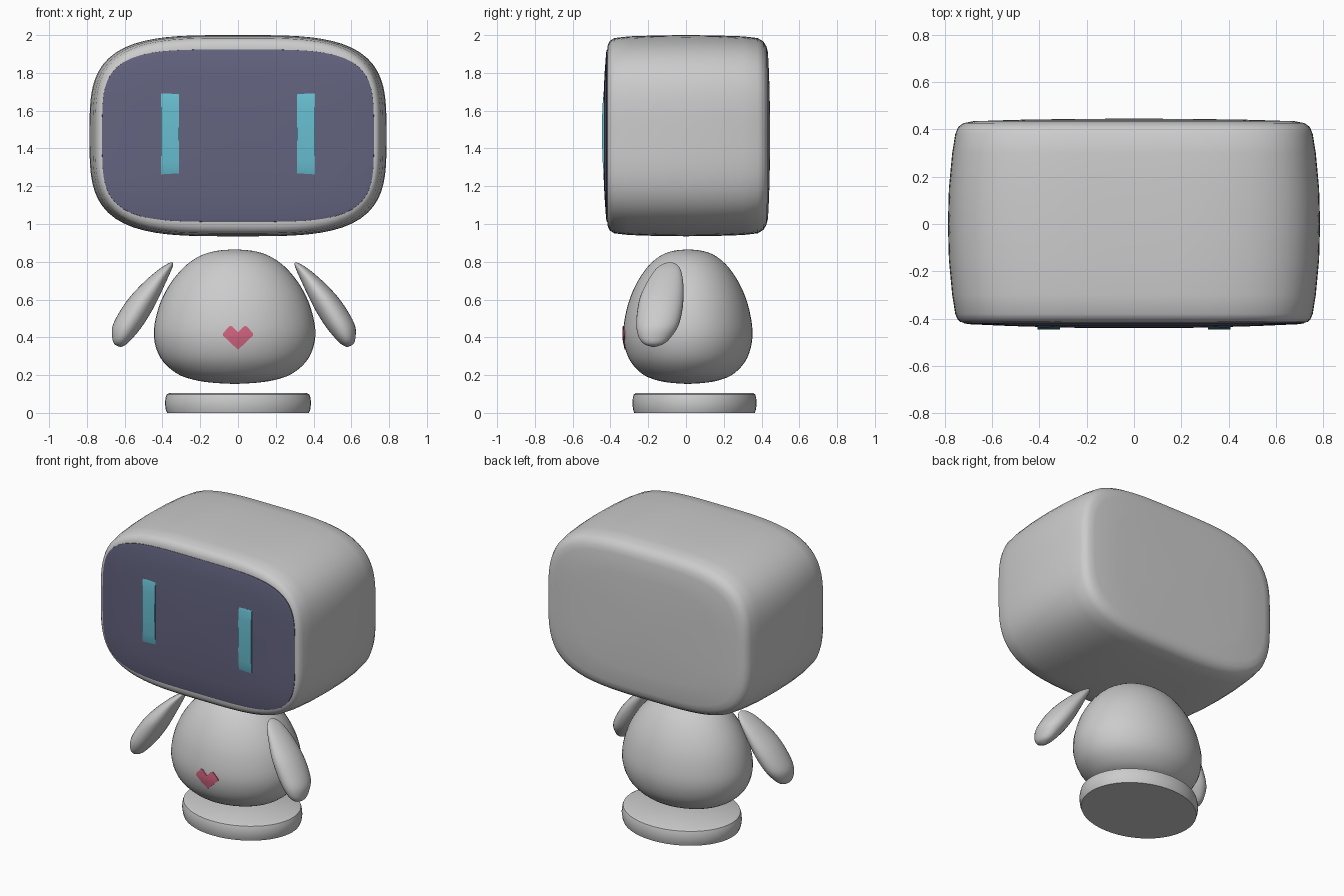
import bpy, bmesh, math

if "Cube" in bpy.data.objects:
    bpy.data.objects.remove(bpy.data.objects["Cube"])


def material(name, rgb):
    m = bpy.data.materials.new(name)
    m.diffuse_color = (*rgb, 1)
    m.use_nodes = True
    m.node_tree.nodes["Principled BSDF"].inputs["Base Color"].default_value = m.diffuse_color
    return m


SHELL = material("light grey", (0.60, 0.60, 0.60))
SCREEN = material("dark slate", (0.125, 0.125, 0.215))
EYE = material("cyan", (0.14, 0.52, 0.64))
HEART = material("pink", (0.66, 0.13, 0.22))


def finish(bm, name, mat, angle=40):
    bmesh.ops.recalc_face_normals(bm, faces=bm.faces)
    mesh = bpy.data.meshes.new(name)
    bm.to_mesh(mesh)
    bm.free()
    mesh.materials.append(mat)
    ob = bpy.data.objects.new(name, mesh)
    bpy.context.collection.objects.link(ob)
    bpy.ops.object.select_all(action='DESELECT')
    ob.select_set(True)
    bpy.context.view_layer.objects.active = ob
    bpy.ops.object.shade_smooth_by_angle(angle=math.radians(angle))
    return ob


def loft(name, rings, mat, angle=40):
    """Skin a row of equal-sized rings and close both ends."""
    bm = bmesh.new()
    rows = [[bm.verts.new(p) for p in ring] for ring in rings]
    n = len(rows[0])
    for a, b in zip(rows, rows[1:]):
        for i in range(n):
            j = (i + 1) % n
            bm.faces.new((a[i], a[j], b[j], b[i]))
    bm.faces.new(rows[0][::-1])
    bm.faces.new(rows[-1])
    return finish(bm, name, mat, angle)


def superellipse(hx, hy, power=2, n=48):
    pts = []
    for i in range(n):
        t = math.tau * i / n
        c, s = math.cos(t), math.sin(t)
        r = (abs(c) ** power + abs(s) ** power) ** (-1 / power)
        pts.append((hx * r * c, hy * r * s))
    return pts


def smooth(rows, steps=4):
    """Catmull-Rom interpolation through rows of numbers."""
    out = []
    for k in range(len(rows) - 1):
        p0, p1 = rows[max(k - 1, 0)], rows[k]
        p2, p3 = rows[k + 1], rows[min(k + 2, len(rows) - 1)]
        for s in range(steps):
            t = s / steps
            out.append([0.5 * (2 * b + (c - a) * t + (2 * a - 5 * b + 4 * c - d) * t * t
                               + (3 * b - a - 3 * c + d) * t ** 3)
                        for a, b, c, d in zip(p0, p1, p2, p3)])
    return out + [list(rows[-1])]


# Head shell: rows of y, half width, half height
HEAD_Z = 1.4675


def head_rings(rows, power):
    return [[(x, y, HEAD_Z + z) for x, z in superellipse(hx, hz, power, 96)]
            for y, hx, hz in rows]


loft("head_shell", head_rings([
    (-0.414, 0.69, 0.43), (-0.417, 0.715, 0.455), (-0.414, 0.733, 0.48),
    (-0.403, 0.745, 0.502), (-0.38, 0.755, 0.517), (-0.30, 0.768, 0.526),
    (-0.15, 0.782, 0.531), (0, 0.786, 0.5325), (0.15, 0.782, 0.531),
    (0.30, 0.768, 0.526), (0.38, 0.755, 0.517), (0.41, 0.743, 0.498),
    (0.426, 0.72, 0.472), (0.434, 0.68, 0.44), (0.440, 0.50, 0.32),
    (0.444, 0.25, 0.16), (0.445, 0.02, 0.015)], 3.6), SHELL)

# Slightly domed face screen
loft("face_screen", head_rings([
    (-0.405, 0.72, 0.457), (-0.419, 0.719, 0.456), (-0.423, 0.70, 0.44),
    (-0.431, 0.52, 0.33), (-0.438, 0.28, 0.18), (-0.440, 0.02, 0.015)], 4.2), SCREEN)

# Eyes: curved upright bars
EYE_PROFILE = [(-0.415, 1.245), (-0.428, 1.247), (-0.436, 1.27), (-0.441, 1.33),
               (-0.446, 1.47), (-0.443, 1.60), (-0.439, 1.67), (-0.434, 1.69), (-0.415, 1.69)]
for side, label in ((-1, "left"), (1, "right")):
    cx = side * 0.36
    loft(label + "_eye", [[(cx + dx, y, z) for y, z in EYE_PROFILE]
                          for dx in (-0.048, 0.048)], EYE)

# Egg-shaped body: rows of z, half width
BODY_X, BODY_Y, BODY_DEPTH = -0.018, 0.01, 0.80
body = smooth([(0.154, 0.02), (0.160, 0.12), (0.175, 0.215), (0.21, 0.308), (0.29, 0.392),
               (0.41, 0.428), (0.55, 0.405), (0.67, 0.350), (0.77, 0.270), (0.83, 0.185),
               (0.857, 0.10), (0.865, 0.015)])
loft("body", [[(BODY_X + x, BODY_Y + y, z) for x, y in superellipse(r, r * BODY_DEPTH)]
              for z, r in body], SHELL)


# Heart badge wrapped onto the belly
def belly_y(x, z):
    for (z0, r0), (z1, r1) in zip(body, body[1:]):
        if z0 <= z <= z1:
            r = r0 + (r1 - r0) * (z - z0) / (z1 - z0)
            return BODY_Y - BODY_DEPTH * math.sqrt(r * r - (x - BODY_X) ** 2)


half = [(0, 0.335), (0.04, 0.371), (0.08, 0.41), (0.078, 0.423), (0.045, 0.46), (0.03, 0.458)]
outline = half + [(0, 0.427)] + [(-x, z) for x, z in half[:0:-1]]
loft("heart_badge", [[(x * s, belly_y(x * s, 0.40 + (z - 0.40) * s) - off, 0.40 + (z - 0.40) * s)
                      for x, z in outline]
                     for s, off in ((1, -0.004), (1, 0.005), (0.5, 0.005), (0.05, 0.005))], HEART)

# Flipper arms: rows of z, centre x, half width, centre y, half depth
arm = smooth([(0.350, 0.600, 0.006, -0.172, 0.010), (0.365, 0.600, 0.033, -0.170, 0.052),
              (0.40, 0.588, 0.056, -0.165, 0.085), (0.46, 0.563, 0.079, -0.152, 0.111),
              (0.54, 0.518, 0.084, -0.139, 0.119), (0.62, 0.469, 0.076, -0.127, 0.114),
              (0.70, 0.412, 0.056, -0.109, 0.093), (0.76, 0.363, 0.034, -0.095, 0.066),
              (0.788, 0.337, 0.016, -0.088, 0.036), (0.797, 0.328, 0.004, -0.085, 0.008)])
for side, label in ((-1, "left"), (1, "right")):
    loft(label + "_arm", [[(-0.022 + side * (cx + x), cy + y, z)
                           for x, y in superellipse(hx, hy, 2, 32)]
                          for z, cx, hx, cy, hy in arm], SHELL)

# Base disc: rows of z, half width
loft("base_disc", [[(x, 0.045 + y, z) for x, y in superellipse(r, r * 0.85)]
                   for z, r in ((0, 0.376), (0.02, 0.383), (0.05, 0.387), (0.08, 0.384),
                                (0.098, 0.378), (0.104, 0.366))], SHELL)
